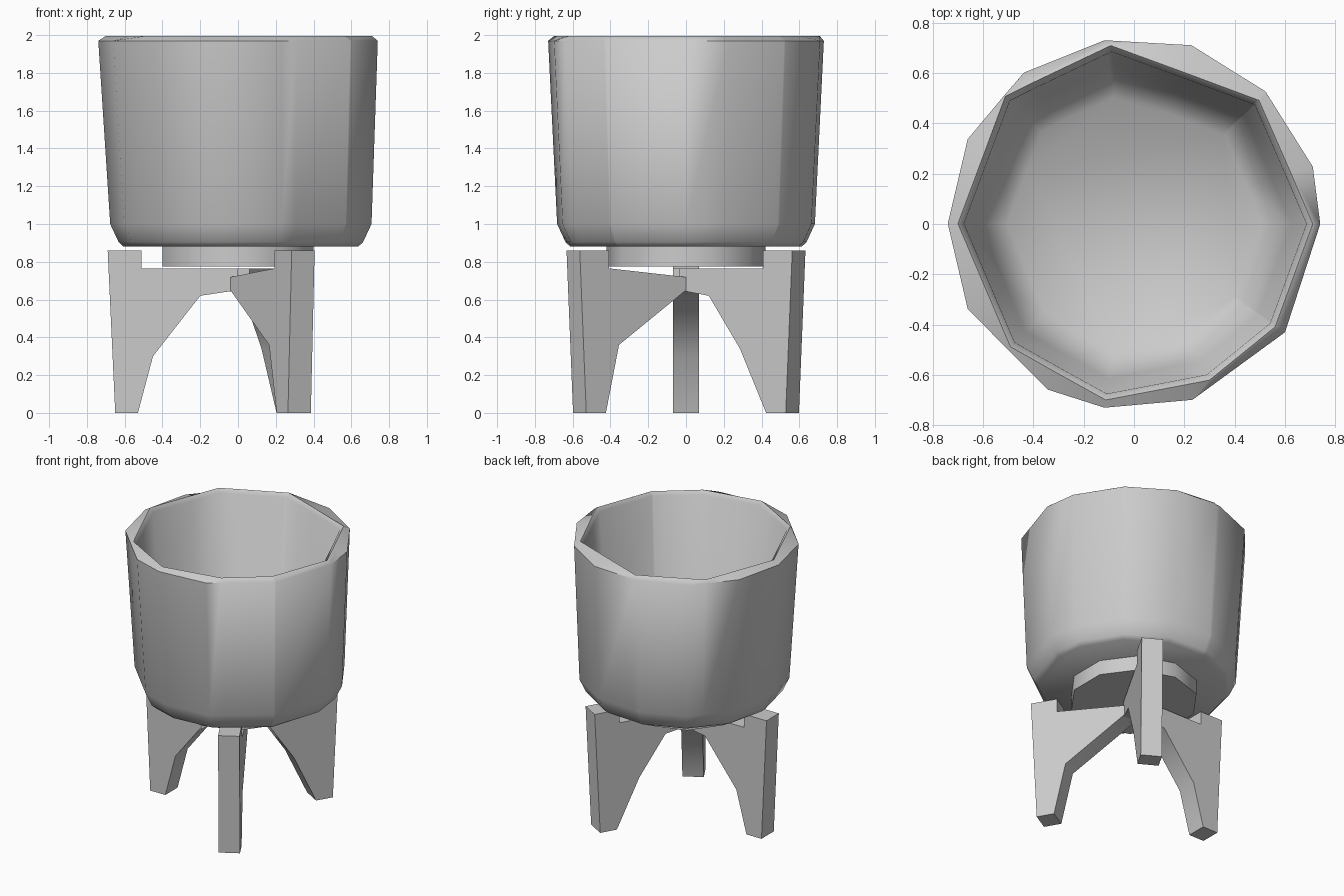
import bpy, bmesh, math
from mathutils import Matrix, Vector

cube = bpy.data.objects.get("Cube")
if cube:
    bpy.data.objects.remove(cube, do_unlink=True)

clay = bpy.data.materials.new("grey clay")
clay.use_nodes = True
colour = (0.6, 0.6, 0.6, 1)
clay.diffuse_color = colour
clay.node_tree.nodes["Principled BSDF"].inputs["Base Color"].default_value = colour


def finish(bm, name, angle):
    bmesh.ops.recalc_face_normals(bm, faces=bm.faces)
    mesh = bpy.data.meshes.new(name)
    bm.to_mesh(mesh)
    bm.free()
    mesh.materials.append(clay)
    obj = bpy.data.objects.new(name, mesh)
    bpy.context.collection.objects.link(obj)
    bpy.ops.object.select_all(action='DESELECT')
    obj.select_set(True)
    bpy.context.view_layer.objects.active = obj
    bpy.ops.object.shade_smooth_by_angle(angle=math.radians(angle))
    return obj


def chord_point(outline, direction):
    """Point where a ray from the centre meets a closed outline."""
    d = Vector(direction).normalized()
    for a, b in zip(outline, outline[1:] + outline[:1]):
        a, b = Vector(a), Vector(b)
        e = b - a
        det = d.x * e.y - d.y * e.x
        if abs(det) < 1e-9:
            continue
        r = (a.x * e.y - a.y * e.x) / det
        t = (a.x * d.y - a.y * d.x) / det
        if r > 0 and -1e-6 <= t <= 1.000001:
            return d * r
    return d


# Irregular faceted pot: outer outline and a coarser crest outline
outer = [(.74, 0), (.71, .23), (.52, .53), (.23, .71), (-.12, .73), (-.44, .6),
         (-.66, .34), (-.74, 0), (-.66, -.34), (-.34, -.66), (-.12, -.73),
         (.23, -.7), (.6, -.43)]
crest = [(.71, 0), (.5, .49), (-.09, .71), (-.51, .51), (-.7, 0),
         (-.49, -.49), (-.11, -.7), (.3, -.62), (.56, -.41)]
angles = sorted({round(math.atan2(y, x), 2) for x, y in outer + crest})
dirs = [(math.cos(a), math.sin(a)) for a in angles]

# Each ring: outline, scale, height, sideways shift
rings = [(outer, .84, .88, .015), (outer, .875, .905, .015),
         (outer, .935, 1.0, .015), (outer, 1, 1.97, 0),
         (crest, 1, 1.995, 0), (crest, .965, 1.97, 0),
         (crest, .88, 1.1, 0), (crest, .72, .98, 0)]
bm = bmesh.new()
loops = []
for outline, scale, z, shift in rings:
    pts = [chord_point(outline, d) * scale for d in dirs]
    loops.append([bm.verts.new((p.x + shift, p.y, z)) for p in pts])
n = len(dirs)
for low, high in zip(loops, loops[1:]):
    for i in range(n):
        j = (i + 1) % n
        bm.faces.new((low[i], low[j], high[j], high[i]))
bm.faces.new(loops[0])
bm.faces.new(loops[-1])
finish(bm, "pot", 60)

# Short round foot under the pot
bm = bmesh.new()
bmesh.ops.create_cone(bm, cap_ends=True, segments=10, radius1=.42, radius2=.42,
                      depth=.12, matrix=Matrix.Translation((0, 0, .835)))
finish(bm, "pot_foot", 40)


# Stand: three legs, each an extruded profile with its own arm underside
def leg(name, angle, underside, hub_top):
    profile = [(0, hub_top), (.51, .765), (.51, .86), (.69, .86), (.65, 0),
               (.53, 0)] + underside
    bm = bmesh.new()
    face = bm.faces.new([bm.verts.new((r, -.07, z)) for r, z in profile])
    ext = bmesh.ops.extrude_face_region(bm, geom=[face])
    side = [v for v in ext["geom"] if isinstance(v, bmesh.types.BMVert)]
    bmesh.ops.translate(bm, verts=side, vec=(0, .14, 0))
    bmesh.ops.rotate(bm, verts=bm.verts, cent=(0, 0, 0),
                     matrix=Matrix.Rotation(math.radians(angle), 3, 'Z'))
    finish(bm, name, 60)


leg("right_leg", 180, [(.45, .3), (.2, .62), (0, .65)], .765)
leg("back_left_leg", 60, [(.37, .34), (.18, .62), (0, .65)], .765)
leg("front_left_leg", -60, [(.45, .36), (.04, .65), (0, .65)], .715)
